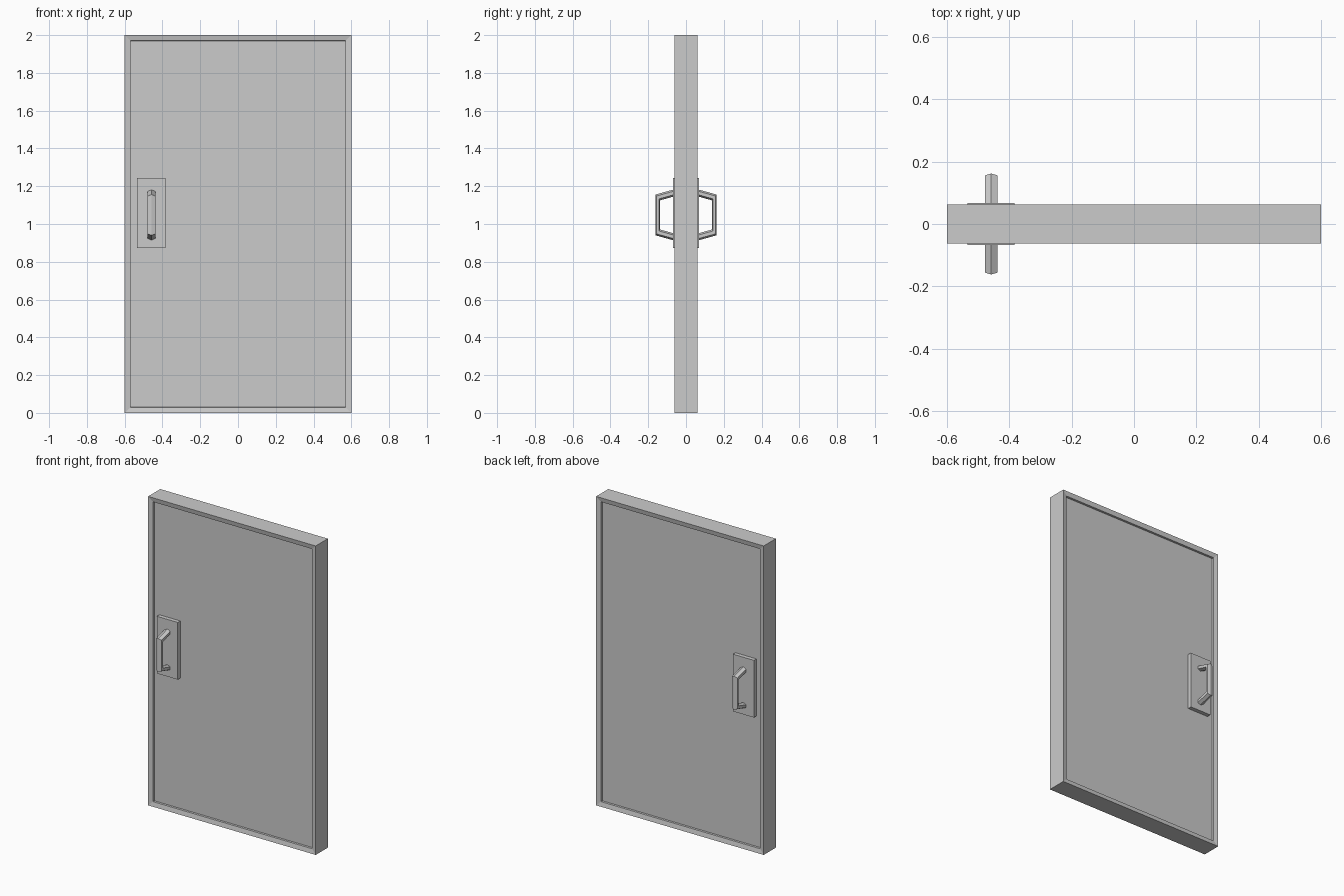
import bpy, bmesh
from mathutils import Vector, Matrix

if "Cube" in bpy.data.objects:
    bpy.data.objects.remove(bpy.data.objects["Cube"])


def make_object(name, bm):
    bmesh.ops.recalc_face_normals(bm, faces=bm.faces)
    mesh = bpy.data.meshes.new(name)
    bm.to_mesh(mesh)
    bm.free()
    obj = bpy.data.objects.new(name, mesh)
    bpy.context.collection.objects.link(obj)
    return obj


def box_bmesh(center, size):
    bm = bmesh.new()
    bmesh.ops.create_cube(
        bm, size=1, matrix=Matrix.Translation(center) @ Matrix.Diagonal((*size, 1)))
    return bm


# Door slab: sloping border, then a small step down to the panel on both sides
bm = box_bmesh((0, 0, 1), (1.2, 0.124, 2))
bm.normal_update()
panels = [f for f in bm.faces if abs(f.normal.y) > 0.9]
bmesh.ops.inset_individual(bm, faces=panels, thickness=0.042, depth=-0.006)
walls = bmesh.ops.inset_individual(bm, faces=panels, thickness=0.0005, depth=-0.014)
make_object("door_slab", bm)

HANDLE_X, HANDLE_Z = -0.458, 1.048

# Handle path as (outer, inner) ridge points in y, z; lower half is mirrored
upper = [((0.045, 1.188), (0.045, 1.151)), ((0.162, 1.156), (0.138, 1.125))]
lower = [tuple((y, 2 * HANDLE_Z - z) for y, z in pair) for pair in reversed(upper)]
# Flattened hexagon section: (x offset, blend from outer to inner)
section = [(0, 0), (0.02, 0.25), (0.02, 0.75), (0, 1), (-0.02, 0.75), (-0.02, 0.25)]

for side, label in ((-1, "front"), (1, "back")):
    # Backing plate
    bm = box_bmesh((-0.459, side * 0.054, 1.059), (0.15, 0.028, 0.37))
    make_object(label + "_handle_plate", bm)

    # Pull handle
    bm = bmesh.new()
    rings = []
    for outer, inner in upper + lower:
        ring = []
        for x, t in section:
            y, z = Vector(outer).lerp(Vector(inner), t)
            ring.append(bm.verts.new((HANDLE_X + x, side * y, z)))
        rings.append(ring)
    for a, b in zip(rings, rings[1:]):
        for i in range(6):
            j = (i + 1) % 6
            bm.faces.new((a[i], a[j], b[j], b[i]))
    bm.faces.new(rings[0])
    bm.faces.new(rings[-1])
    make_object(label + "_pull_handle", bm)
